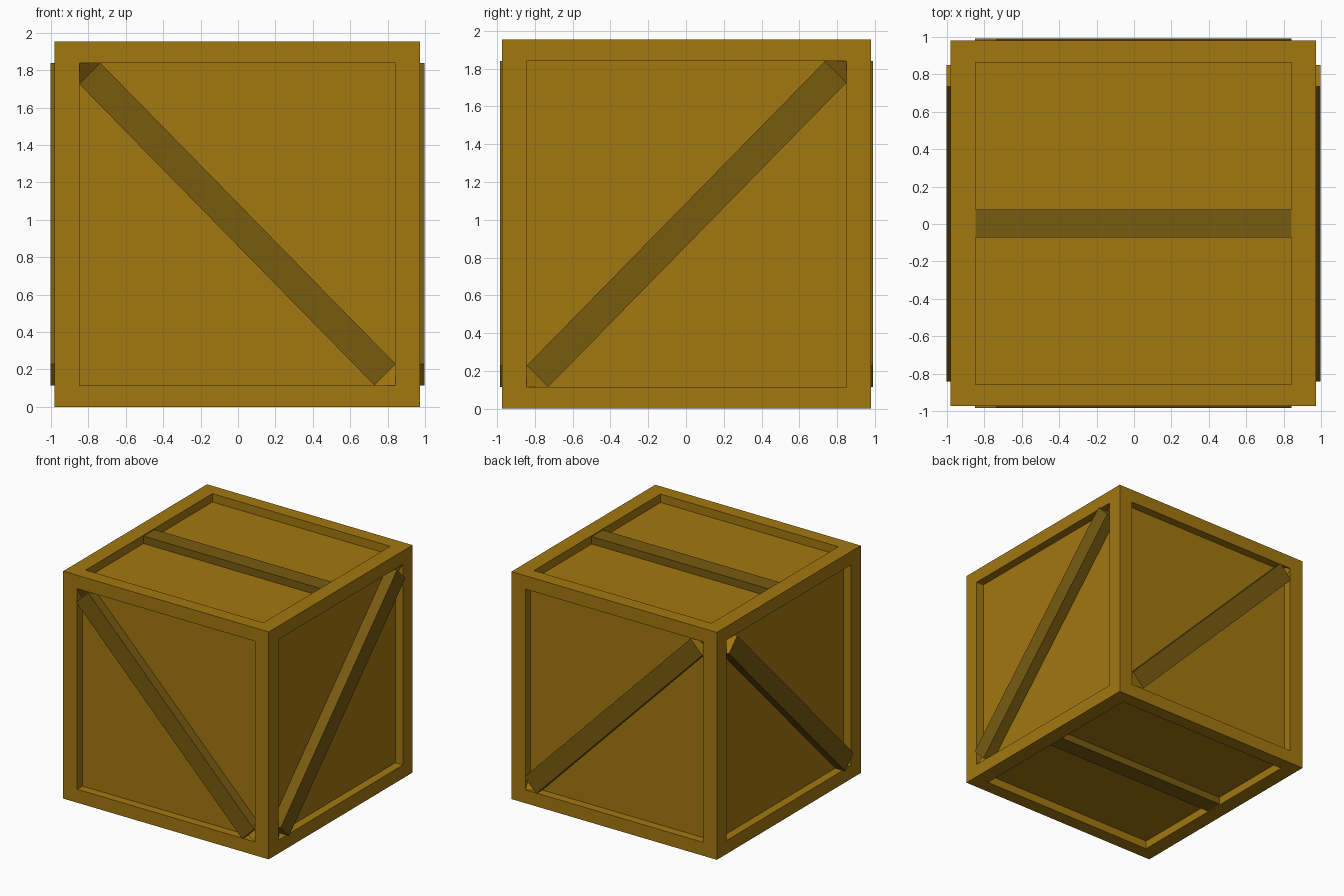
import bpy, bmesh
from mathutils import Vector

cube = bpy.data.objects.get("Cube")
if cube:
    bpy.data.objects.remove(cube, do_unlink=True)


def material(name, color):
    m = bpy.data.materials.new(name)
    m.diffuse_color = color
    m.use_nodes = True
    m.node_tree.nodes["Principled BSDF"].inputs["Base Color"].default_value = color
    return m


WOOD = material("golden wood", (0.36, 0.185, 0.005, 1))
DARK = material("dark wood", (0.19, 0.105, 0.005, 1))

HALF = 0.977                      # half size of the crate
CENTRE = Vector((-0.003, 0.003, HALF))
DEPTH = 0.072                     # recess depth of the panels
FLOOR = HALF - DEPTH
# half opening of each recess, by face axis
OPENING = [(0, 0.847, 0.862), (0.845, 0, 0.862), (0.845, 0.86, 0)]


def finish(bm, name):
    me = bpy.data.meshes.new(name)
    bm.to_mesh(me)
    bm.free()
    me.materials.append(WOOD)
    me.materials.append(DARK)
    ob = bpy.data.objects.new(name, me)
    ob.location = CENTRE
    bpy.context.collection.objects.link(ob)
    return ob


def crate_body():
    """Cube with a framed, sunken panel on every side."""
    bm = bmesh.new()
    bmesh.ops.create_cube(bm, size=2 * HALF)
    panels = bm.faces[:]
    bmesh.ops.inset_individual(bm, faces=panels, thickness=0.13)
    for f in panels:
        n = f.normal.copy()
        axis = max(range(3), key=lambda i: abs(n[i]))
        for v in f.verts:
            for i in range(3):
                if i != axis:
                    v.co[i] = OPENING[axis][i] * (1 if v.co[i] > 0 else -1)
        new = bmesh.ops.extrude_discrete_faces(bm, faces=[f])["faces"][0]
        bmesh.ops.translate(bm, verts=new.verts[:], vec=-n * DEPTH)
    bmesh.ops.recalc_face_normals(bm, faces=bm.faces[:])
    finish(bm, "crate_body")


def place(axis, side, u, v, d):
    """Point on a side of the crate: u along, v up, d out from the centre."""
    return Vector(((side * d, u, v), (u, side * d, v), (u, v, side * d))[axis])


def bar(name, axis, side, outline, top):
    """Dark plank on a panel; its two cut ends show the lighter wood."""
    bm = bmesh.new()
    low = [bm.verts.new(place(axis, side, u, v, FLOOR - 0.01)) for u, v in outline]
    high = [bm.verts.new(place(axis, side, u, v, top)) for u, v in outline]
    bm.faces.new(low)
    bm.faces.new(high)
    for i in range(4):
        j = (i + 1) % 4
        bm.faces.new((low[i], low[j], high[j], high[i]))
    bmesh.ops.recalc_face_normals(bm, faces=bm.faces[:])
    shortest = [low[0].co - low[1].co, low[2].co - low[3].co]
    for f in bm.faces:
        f.material_index = 1
        if all(abs(f.normal.dot(d.normalized())) < 0.01 for d in shortest):
            flat = abs(f.normal[axis]) > 0.9
            f.material_index = 1 if flat or axis == 2 else 0
    finish(bm, name)


def corner_block(name, axis, side, tri):
    """Sloped filler between the end of a plank and the frame corner."""
    bm = bmesh.new()
    pts = [place(axis, side, u, v, d) for (u, v), d in zip(tri, (FLOOR, FLOOR, HALF))]
    f = bm.faces.new([bm.verts.new(p) for p in pts])
    f.normal_update()
    if f.normal[axis] * side < 0:
        f.normal_flip()
    finish(bm, name)


crate_body()

CUT = 0.113    # how far each diagonal plank's end cuts the corner
for axis, slope, top, names in ((1, -1, 0.988, ("front", "back")),
                                (0, 1, 1.0, ("right", "left"))):
    a, b = 0.846, 0.862
    lower = [(-a * slope, CUT - b), ((CUT - a) * slope, -b)]
    upper = [(a * slope, b - CUT), ((a - CUT) * slope, b)]
    for side, label in zip((-1, 1), names):
        bar(label + "_diagonal_plank", axis, side, lower + upper, top)
        corner_block(label + "_lower_corner", axis, side, lower + [(-a * slope, -b)])
        corner_block(label + "_upper_corner", axis, side, upper + [(a * slope, b)])

# straight planks across the top and bottom
a, w = 0.845, 0.075
for side, label in ((1, "top"), (-1, "bottom")):
    bar(label + "_plank", 2, side, [(-a, -w), (-a, w), (a, w), (a, -w)], HALF - 0.008)
